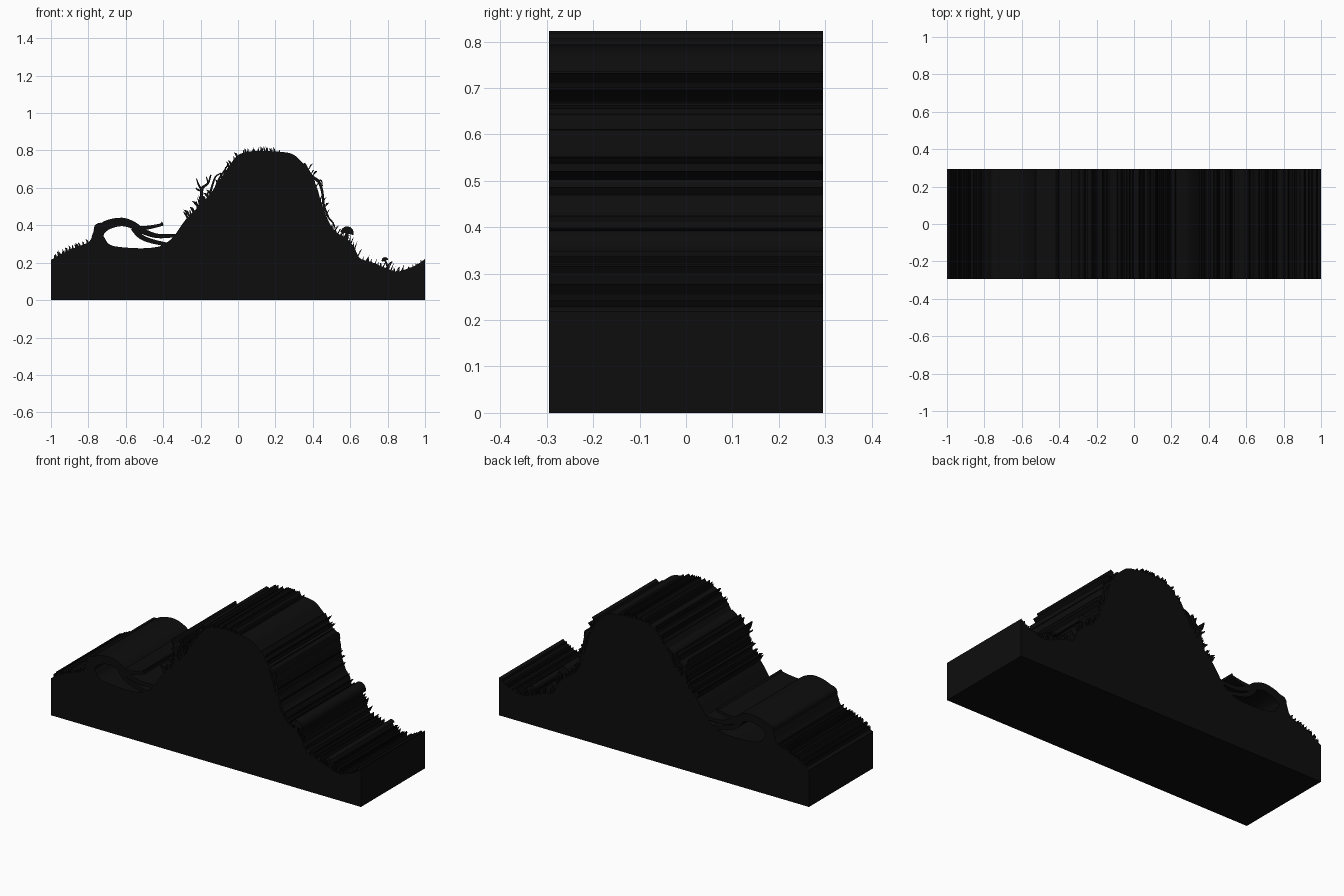
import bpy, bmesh, math, random
from mathutils import Vector

if "Cube" in bpy.data.objects:
    bpy.data.objects.remove(bpy.data.objects["Cube"])

random.seed(4)
HALF = 0.295  # half depth of the extrusion

black = bpy.data.materials.new("black")
black.diffuse_color = (0.004, 0.004, 0.004, 1)
black.use_nodes = True
black.node_tree.nodes["Principled BSDF"].inputs["Base Color"].default_value = black.diffuse_color


def spline(pts, n=4):
    """Catmull-Rom through the points."""
    p = [Vector(q) for q in pts]
    p = [2 * p[0] - p[1]] + p + [2 * p[-1] - p[-2]]
    out = []
    for i in range(1, len(p) - 2):
        a, b, c, d = p[i - 1:i + 3]
        for k in range(n):
            t = k / n
            out.append(0.5 * (2 * b + (c - a) * t + (2 * a - 5 * b + 4 * c - d) * t * t
                              + (3 * b - a - 3 * c + d) * t ** 3))
    return out + [p[-2]]


def slab(name, outlines):
    """Extrude x-z outlines through the full depth."""
    bm = bmesh.new()
    for o in outlines:
        f = bm.faces.new([bm.verts.new((x, -HALF, z)) for x, z in o])
        new = bmesh.ops.extrude_face_region(bm, geom=[f], use_keep_orig=True)["geom"]
        vs = [g for g in new if isinstance(g, bmesh.types.BMVert)]
        bmesh.ops.translate(bm, verts=vs, vec=(0, 2 * HALF, 0))
    bmesh.ops.recalc_face_normals(bm, faces=bm.faces)
    me = bpy.data.meshes.new(name)
    bm.to_mesh(me)
    bm.free()
    me.materials.append(black)
    ob = bpy.data.objects.new(name, me)
    bpy.context.collection.objects.link(ob)
    return ob


def ribbon(pts, w0, w1, n=4):
    """Tapered strip outline along a path."""
    c = spline(pts, n)
    left, right = [], []
    for i, p in enumerate(c):
        d = (c[min(i + 1, len(c) - 1)] - c[max(i - 1, 0)]).normalized()
        w = (w0 + (w1 - w0) * i / (len(c) - 1)) / 2
        nrm = Vector((-d.y, d.x)) * w
        left.append(p + nrm)
        right.append(p - nrm)
    return left + right[::-1]


# Ground and hill silhouette
ground = spline([
    (-1, .215), (-.93, .255), (-.86, .285), (-.80, .31), (-.775, .345), (-.745, .37),
    (-.715, .335), (-.69, .30), (-.64, .285), (-.52, .277), (-.43, .285), (-.385, .305),
    (-.34, .345), (-.28, .43), (-.21, .50), (-.14, .58), (-.08, .67), (-.02, .755),
    (.02, .785), (.10, .798), (.19, .795), (.28, .785), (.33, .75), (.38, .69),
    (.42, .60), (.45, .51), (.49, .41), (.53, .36), (.58, .33), (.62, .285),
    (.65, .225), (.71, .205), (.77, .18), (.82, .16), (.86, .153), (.91, .17),
    (.95, .185), (1, .22)])
slab("hill", [[(-1, 0)] + [tuple(p) for p in ground] + [(1, 0)]])


def height(x):
    for a, b in zip(ground, ground[1:]):
        if a.x <= x <= b.x and b.x > a.x:
            return a.y + (b.y - a.y) * (x - a.x) / (b.x - a.x)
    return 0.2


# Arched root with its forks
slab("arched_root", [
    ribbon([(-.755, .33), (-.735, .375), (-.69, .405), (-.62, .418), (-.56, .40), (-.52, .37)], .06, .035),
    ribbon([(-.58, .405), (-.53, .385), (-.47, .39), (-.40, .405)], .03, .014),
    ribbon([(-.45, .392), (-.42, .40), (-.405, .418)], .012, .006),
    ribbon([(-.56, .395), (-.50, .365), (-.43, .343), (-.33, .345)], .036, .018),
    ribbon([(-.56, .385), (-.52, .34), (-.46, .315), (-.37, .295)], .03, .02),
    ribbon([(-.73, .40), (-.755, .395), (-.765, .37)], .03, .015)])

# Bare twig on the left slope
slab("bare_twig", [
    ribbon([(-.20, .50), (-.195, .56), (-.19, .60), (-.16, .625), (-.145, .67)], .022, .007),
    ribbon([(-.192, .59), (-.21, .615), (-.222, .65)], .014, .005),
    ribbon([(-.195, .585), (-.215, .59), (-.225, .60)], .012, .005),
    ribbon([(-.16, .625), (-.165, .645), (-.17, .66)], .009, .004),
    ribbon([(-.15, .57), (-.135, .62), (-.12, .66), (-.09, .68)], .012, .006),
    ribbon([(-.12, .60), (-.10, .65), (-.075, .69), (-.05, .73)], .012, .006)])

# Vine hanging on the right slope
slab("hanging_vine", [
    ribbon([(.35, .73), (.39, .665), (.43, .635), (.45, .58), (.46, .50), (.48, .45)], .02, .009),
    ribbon([(.37, .69), (.40, .64), (.425, .58), (.44, .52)], .012, .006),
    ribbon([(.43, .635), (.445, .64), (.452, .61)], .010, .004),
    ribbon([(.46, .50), (.485, .44), (.51, .41), (.525, .36)], .012, .005)])


# Mushrooms: domed cap and stem
def mushroom(name, x, z, r, base, tilt):
    cap = []
    for i in range(13):
        a = math.pi * i / 12
        u, v = r * math.cos(a), r * 1.05 * math.sin(a) - r * .25
        cap.append((x + u * math.cos(tilt) - v * math.sin(tilt),
                    z + u * math.sin(tilt) + v * math.cos(tilt)))
    slab(name, [cap, ribbon([base, ((base[0] + x) / 2 + .004, (base[1] + z) / 2), (x, z)], r * .6, r * .5)])


mushroom("large_mushroom", .585, .365, .036, (.565, .32), -.25)
mushroom("small_mushroom", .785, .215, .018, (.80, .16), .3)
slab("sprout", [ribbon([(.795, .17), (.81, .195), (.825, .205)], .012, .005)])

# Grass blades: x range, count, min and max height, lean
blades = []
for x0, x1, n, h0, h1, lean in [
        (-.98, -.88, 14, .015, .03, -.2), (-.87, -.79, 6, .012, .025, -.4),
        (-.27, -.14, 14, .02, .045, -.5), (-.12, 0, 9, .015, .03, -.4),
        (.03, .22, 18, .012, .026, 0), (.36, .48, 9, .02, .04, .7),
        (.49, .64, 14, .02, .04, .5), (.66, .78, 12, .015, .035, .3),
        (.79, .88, 10, .02, .045, .2), (.9, .98, 6, .008, .014, 0)]:
    for i in range(n):
        x = x0 + (x1 - x0) * (i + random.random()) / n
        h, a = random.uniform(h0, h1), lean + random.uniform(-.4, .4)
        z = height(x)
        blades.append([(x - .005, z - .012), (x + .005, z - .012),
                       (x + .003 + h * .5 * math.sin(a), z + h * .5),
                       (x + h * math.sin(a * 1.3), z + h * math.cos(a))])
slab("grass", blades)
